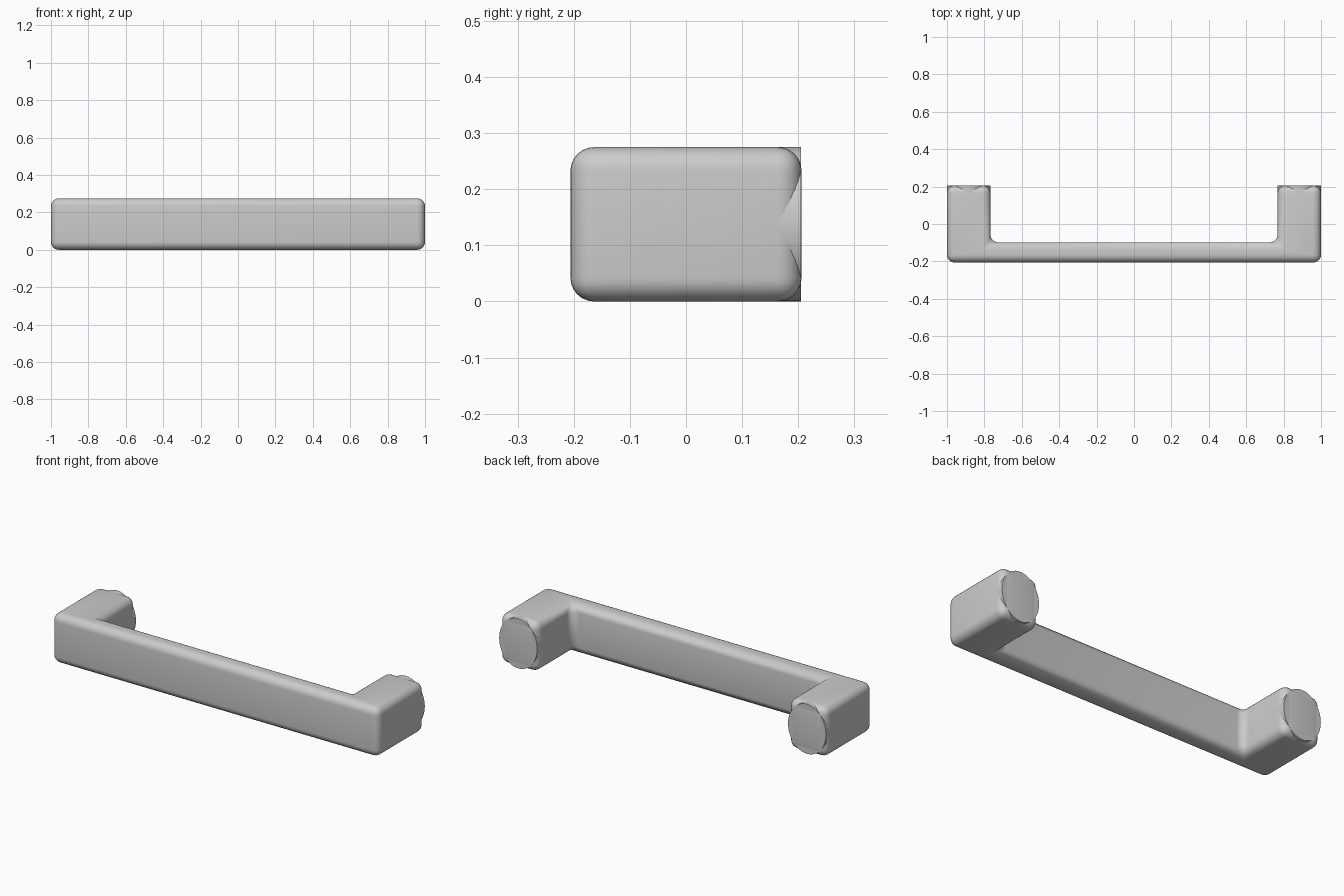
import bpy, bmesh, math

if "Cube" in bpy.data.objects:
    bpy.data.objects.remove(bpy.data.objects["Cube"])

H, HY, LEG, BAR = 0.275, 0.206, 0.232, 0.108  # height, half depth, leg width, bar thickness


def finish(obj):
    bpy.ops.object.select_all(action='DESELECT')
    obj.select_set(True)
    bpy.context.view_layer.objects.active = obj
    bpy.ops.object.shade_smooth_by_angle(angle=math.radians(35))


# U-shaped handle body: profile extruded upward, every edge rounded
xi = 1 - LEG
profile = [(-1, -HY), (1, -HY), (1, HY), (xi, HY),
           (xi, -HY + BAR), (-xi, -HY + BAR), (-xi, HY), (-1, HY)]
bm = bmesh.new()
face = bm.faces.new([bm.verts.new((x, y, 0)) for x, y in profile])
ext = bmesh.ops.extrude_face_region(bm, geom=[face])
top = [v for v in ext['geom'] if isinstance(v, bmesh.types.BMVert)]
bmesh.ops.translate(bm, verts=top, vec=(0, 0, H))
bmesh.ops.recalc_face_normals(bm, faces=bm.faces)
bmesh.ops.bevel(bm, geom=list(bm.edges), offset=0.042, segments=6,
                profile=0.5, affect='EDGES', clamp_overlap=True)
mesh = bpy.data.meshes.new("handle_body")
bm.to_mesh(mesh)
bm.free()
body = bpy.data.objects.new("handle_body", mesh)
bpy.context.collection.objects.link(body)
finish(body)

# Oval mounting pads at the back end of each leg
for side, name in ((-1, "left"), (1, "right")):
    bpy.ops.mesh.primitive_cylinder_add(
        vertices=48, radius=1, depth=1,
        location=(side * (1 - LEG / 2), HY - 0.022, H / 2),
        rotation=(math.pi / 2, 0, 0))
    pad = bpy.context.object
    pad.name = name + "_mounting_pad"
    pad.scale = (LEG / 2, H / 2, 0.042)
    bpy.ops.object.transform_apply(location=False, rotation=True, scale=True)
    finish(pad)
